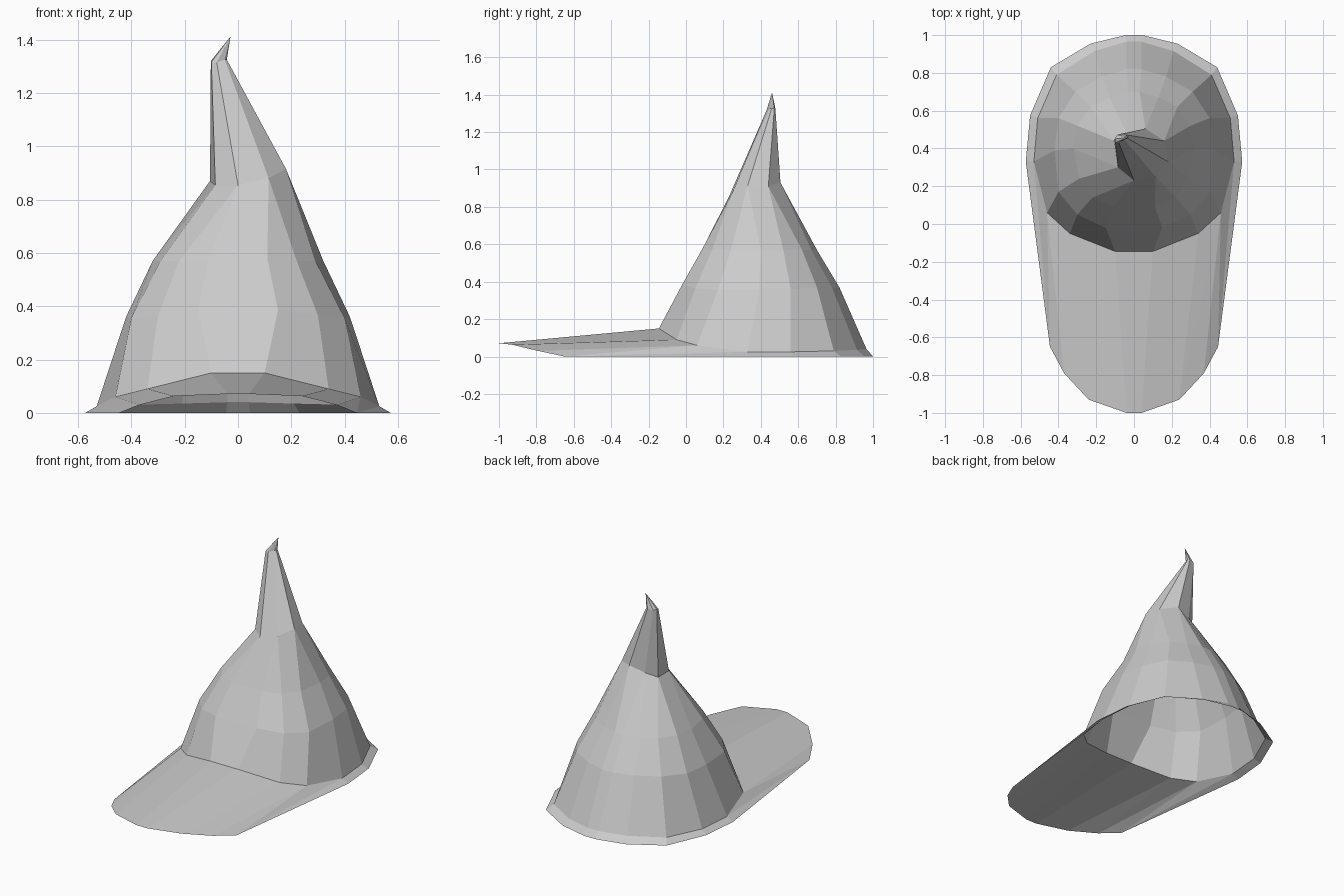
import bpy
import bmesh

if "Cube" in bpy.data.objects:
    bpy.data.objects.remove(bpy.data.objects["Cube"])

felt = bpy.data.materials.new("grey_felt")
felt.diffuse_color = (0.6, 0.6, 0.6, 1)
felt.use_nodes = True
felt.node_tree.nodes["Principled BSDF"].inputs["Base Color"].default_value = felt.diffuse_color


def mirrored(half):
    """Full ring from its right half, listed back to front."""
    return half + [(-x, y, z) for x, y, z in reversed(half)]


def build(name, verts, faces):
    bm = bmesh.new()
    vs = [bm.verts.new(v) for v in verts]
    for f in faces:
        bm.faces.new([vs[i] for i in f])
    bmesh.ops.remove_doubles(bm, verts=bm.verts, dist=0.0005)
    bmesh.ops.recalc_face_normals(bm, faces=bm.faces)
    # open shells: make the outside face up
    if sum(f.normal.z * f.calc_area() for f in bm.faces) < 0:
        bmesh.ops.reverse_faces(bm, faces=bm.faces)
    me = bpy.data.meshes.new(name)
    bm.to_mesh(me)
    bm.free()
    me.materials.append(felt)
    ob = bpy.data.objects.new(name, me)
    bpy.context.collection.objects.link(ob)
    return ob


# seam where crown meets brim, then two crown rings
seam = mirrored([(.04, .965, .04), (.21, .915, .035), (.41, .79, .03), (.51, .56, .025),
                 (.53, .33, .025), (.46, .06, .06), (.34, -.05, .09), (.10, -.145, .15)])
low = mirrored([(.04, .82, .37), (.17, .78, .37), (.31, .70, .37), (.40, .56, .36),
                (.42, .39, .36), (.40, .17, .355), (.30, .05, .365), (.15, -.02, .385)])
mid = mirrored([(.03, .70, .57), (.13, .67, .57), (.23, .62, .57), (.30, .52, .57),
                (.32, .40, .57), (.29, .24, .57), (.22, .14, .57), (.11, .09, .58)])

# eight-sided neck and pinched end of the bent point
neck = [(.06, .505, .93), (.16, .44, .91), (.18, .33, .915), (.115, .25, .88),
        (0, .23, .855), (-.085, .30, .855), (-.105, .44, .87), (-.04, .485, .90)]
pinch = [(-.055, .478, 1.325), (-.042, .472, 1.325), (-.042, .458, 1.325), (-.05, .445, 1.325),
         (-.08, .43, 1.315), (-.10, .43, 1.315), (-.102, .45, 1.32), (-.09, .472, 1.32)]
tip = (-.028, .46, 1.412)

# crown
rings = [seam, low, mid, [p for p in neck for _ in (0, 1)]]
verts = [v for r in rings for v in r]
faces = [(r * 16 + i, r * 16 + (i + 1) % 16, r * 16 + 16 + (i + 1) % 16, r * 16 + 16 + i)
         for r in range(3) for i in range(16)]
start = len(verts)
verts += pinch + [tip]
for i in range(8):
    j = (i + 1) % 8
    faces.append((48 + 2 * i, 48 + 2 * j, start + j, start + i))
    faces.append((start + i, start + j, start + 8))
build("crown", verts, faces)

# brim: narrow at the back, long visor at the front
edge = mirrored([(.045, 1, 0), (.23, .955, 0), (.44, .83, 0), (.55, .575, 0), (.573, .33, 0),
                 (.445, -.65, 0), (.37, -.79, .03), (.24, -.93, .063), (.04, -1, .071)])
faces = []
for i in range(4):                       # back rim, right then left
    faces.append((i, i + 1, 17 + i, 16 + i))
    faces.append((15 - i, 33 - i, 32 - i, 14 - i))
faces += [(0, 16, 33, 15), (7, 8, 25, 24)]
# visor sides, with folds running out to the edge
faces += [(4, 5, 21), (4, 21, 20), (5, 22, 21), (5, 23, 22), (5, 6, 23), (6, 7, 24, 23)]
faces += [(11, 10, 28), (11, 28, 29), (10, 27, 28), (10, 9, 27), (9, 26, 27), (9, 8, 25, 26)]
build("brim", seam + edge, faces)
